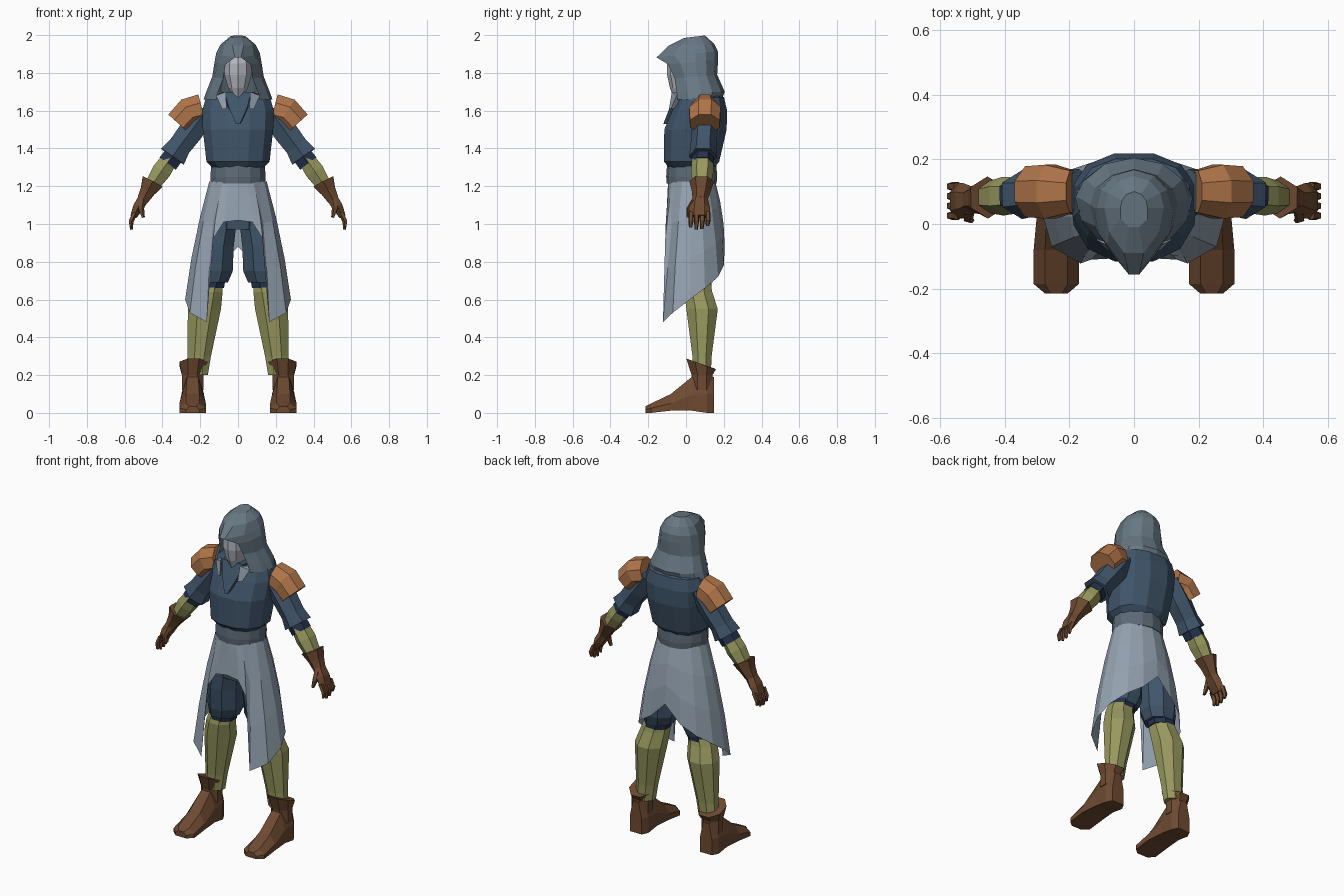
import bpy, bmesh, math
from mathutils import Vector

if "Cube" in bpy.data.objects:
    bpy.data.objects.remove(bpy.data.objects["Cube"])


def material(name, hexcol):
    lin = []
    for i in (0, 2, 4):
        c = int(hexcol[i:i + 2], 16) / 255
        lin.append(c / 12.92 if c <= 0.04045 else ((c + 0.055) / 1.055) ** 2.4)
    m = bpy.data.materials.new(name)
    m.diffuse_color = (*lin, 1)
    m.use_nodes = True
    m.node_tree.nodes["Principled BSDF"].inputs["Base Color"].default_value = m.diffuse_color
    return m


HOOD = material("slate hood", "687884")
SKIRT = material("pale grey cloth", "94A2B0")
BELT = material("grey belt", "5C6A76")
TUNIC = material("dark blue cloth", "40556A")
ORANGE = material("tan leather", "B0754A")
OLIVE = material("olive cloth", "98995F")
BROWN = material("brown leather", "6E4A31")
NAVY = material("navy cloth", "24324C")
FACE = material("light mask", "B4B9C0")


def loft(name, rings, mat, closed=True, caps=True, mirror=False, closed_from=0):
    """Skin a list of equal-length point rings; mirror copies across x = 0."""
    bm = bmesh.new()
    rows = [[bm.verts.new(p) for p in r] for r in rings]
    n = len(rows[0])
    for k, (a, b) in enumerate(zip(rows, rows[1:])):
        for i in range(n if closed and k >= closed_from else n - 1):
            j = (i + 1) % n
            bm.faces.new((a[i], a[j], b[j], b[i]))
    if caps in (True, "top"):
        bm.faces.new(rows[-1])
    if caps is True:
        bm.faces.new(rows[0][::-1])
    bmesh.ops.remove_doubles(bm, verts=bm.verts, dist=1e-5)
    bmesh.ops.recalc_face_normals(bm, faces=bm.faces)
    me = bpy.data.meshes.new(name)
    bm.to_mesh(me)
    bm.free()
    me.materials.append(mat)
    ob = bpy.data.objects.new(name, me)
    bpy.context.collection.objects.link(ob)
    if mirror:
        mod = ob.modifiers.new("mirror", "MIRROR")
        mod.use_mirror_merge = False
    return ob


def level(cx, cy, z, rx, ry, n=8, tilt=0, p=1.0):
    """Horizontal ring, optionally squarish (p < 1) or tilted front to back."""
    out = []
    for i in range(n):
        a = 2 * math.pi * (i + 0.5) / n
        c, s = math.cos(a), math.sin(a)
        c, s = (math.copysign(abs(v) ** p, v) for v in (c, s))
        out.append((cx + rx * c, cy + ry * s, z + tilt * s))
    return out


def limb(name, secs, mat, n=6):
    """Mirrored tube through (x, y, z, in-plane radius, y radius)."""
    pts = [Vector(s[:3]) for s in secs]
    rings = []
    for i, s in enumerate(secs):
        t = (pts[min(i + 1, len(pts) - 1)] - pts[max(i - 1, 0)]).normalized()
        side = Vector((0, 1, 0))
        up = t.cross(side).normalized()
        side = up.cross(t)
        rings.append([pts[i] + up * s[3] * math.cos(a) + side * s[4] * math.sin(a)
                      for a in (2 * math.pi * (k + 0.5) / n for k in range(n))])
    return loft(name, rings, mat, mirror=True)


# Boots: foot lofted toe to heel, flared shaft
foot = []
for y, w, zt in ((-.215, .035, .035), (-.185, .07, .05), (-.08, .07, .10),
                 (.03, .06, .19), (.11, .06, .2), (.148, .04, .19)):
    sole = 0.012 if -.1 < y < .05 else 0
    foot.append([(.24 - w, y, sole), (.24 + w, y, sole), (.24 + w, y, zt * .5),
                 (.24 + w * .5, y, zt), (.24 - w * .5, y, zt), (.24 - w, y, zt * .5)])
loft("boot_foot", foot, BROWN, mirror=True)
loft("boot_shaft", [level(.24, .085, .12, .062, .06), level(.24, .085, .2, .062, .06),
                    level(.236, .08, .26, .08, .085, tilt=-.03)], BROWN, mirror=True)

# Lower legs, knee bands and baggy shorts
loft("lower_leg", [level(.215, .085, .2, .06, .05), level(.205, .085, .3, .067, .055),
                   level(.178, .085, .55, .095, .09), level(.16, .065, .64, .085, .08),
                   level(.15, .065, .69, .075, .07)], OLIVE, mirror=True)
loft("knee_band", [level(.148, .065, .66, .08, .075), level(.14, .065, .74, .085, .08)],
     NAVY, mirror=True)
loft("shorts_leg", [level(.135, .06, .69, .088, .085), level(.125, .06, .75, .105, .105),
                    level(.115, .055, .88, .1, .115), level(.09, .045, 1.02, .09, .11)],
     TUNIC, mirror=True)
loft("shorts_hips", [level(0, .045, .97, .15, .11), level(0, .035, 1.08, .155, .115),
                     level(0, .03, 1.2, .135, .11)], TUNIC)

# Open skirt: half hem from front arch to back arch, lofted up to the waist
hem = [(0, -.105, 1.02), (.075, -.107, 1.01), (.132, -.11, .92), (.165, -.122, .48),
       (.255, -.07, .53), (.28, .02, .6), (.255, .1, .66), (.19, .17, .72),
       (.1, .2, .78), (0, .205, .88)]
turn = (0, 18, 32, 46, 66, 88, 110, 132, 156, 180)
skirt = []
for t in (0, .3, .65, 1):
    half = []
    for (x, y, z), d in zip(hem, turn):
        a = math.radians(d)
        top = Vector((.152 * math.sin(a), .03 - .125 * math.cos(a), 1.225))
        p = top.lerp(Vector((x, y, z)), t)
        bulge = .05 * t * (1 - t)
        half.append(p + Vector((bulge * math.sin(a), -bulge * math.cos(a) * (d > 60), 0)))
    skirt.append(half + [Vector((-p.x, p.y, p.z)) for p in half[-2:0:-1]])
loft("skirt", skirt, SKIRT, caps=False)

# Belt and torso
loft("belt", [level(0, .03, 1.215, .147, .132, 14), level(0, .03, 1.25, .15, .135, 14),
              level(0, .03, 1.32, .145, .13, 14)], BELT)
loft("torso", [level(0, cy, z, rx, ry, 12, p=.85) for z, rx, cy, ry in (
    (1.30, .14, .03, .125), (1.33, .172, .03, .15), (1.5, .192, .05, .17),
    (1.6, .195, .072, .15), (1.67, .175, .08, .125), (1.70, .08, .07, .09))], TUNIC)

# Pointed neck scarf with pale lappets
loft("neck_scarf", [[(-.01, -.12, 1.53), (.01, -.12, 1.53), (.01, 0, 1.53), (-.01, 0, 1.53)],
                    [(-.05, -.085, 1.62), (.05, -.085, 1.62), (.08, .05, 1.62), (-.08, .05, 1.62)],
                    [(-.07, -.05, 1.7), (.07, -.05, 1.7), (.08, .1, 1.7), (-.08, .1, 1.7)]], TUNIC)
loft("scarf_lappet", [[(.065, -.075, 1.7), (.115, -.05, 1.68), (.1, -.02, 1.69)],
                      [(.06, -.09, 1.61), (.085, -.08, 1.61), (.075, -.05, 1.61)]],
     SKIRT, mirror=True)

# Mask
loft("face_mask", [level(0, 0, z, rx, ry, 10) for z, rx, ry in (
    (1.67, .025, .065), (1.72, .055, .085), (1.79, .076, .1), (1.85, .075, .1),
    (1.89, .06, .08))], FACE)

# Hood: rows of (half width, mid y, back y, edge x, edge y, back z, front z)
rows = [(.182, .08, .19, .115, -.045, 1.66, 1.66), (.168, .08, .205, .105, -.05, 1.7, 1.7),
        (.136, .06, .165, .078, -.06, 1.79, 1.77), (.124, .05, .17, .066, -.095, 1.87, 1.845),
        (.116, .05, .168, .016, -.156, 1.915, 1.882), (.092, .05, .148, .03, -.09, 1.955, 1.945),
        (.042, .05, .1, .015, -.01, 1.998, 1.985)]
hood = []
for rx, cy, yb, xe, ye, zb, zf in rows:
    half = [(rx * math.sin(a), cy + (yb - cy) * math.cos(a))
            for a in map(math.radians, (0, 32, 62, 90))]
    half += [(rx * .55 + xe * .45 + .012, cy * .45 + ye * .55), (xe, ye)]
    half = [(x, y, zb + (zf - zb) * (yb - y) / (yb - ye)) for x, y in half]
    hood.append([(-x, y, z) for x, y, z in half[:0:-1]] + half)
loft("hood", hood, HOOD, caps="top", closed_from=4)

# Arms: sleeves, elbow bands, forearms, shoulder pads
limb("sleeve", [(.17, .1, 1.6, .07, .07), (.25, .098, 1.49, .075, .07),
                (.31, .092, 1.41, .07, .068), (.347, .09, 1.357, .085, .075)], TUNIC)
limb("elbow_band", [(.32, .09, 1.39, .06, .058), (.372, .088, 1.32, .062, .058)], NAVY)
limb("forearm", [(.36, .088, 1.345, .05, .055), (.405, .086, 1.28, .058, .06),
                 (.465, .082, 1.19, .042, .045)], OLIVE)
limb("shoulder_pad", [(.19, .1, 1.61, .085, .07), (.258, .1, 1.592, .085, .09),
                      (.314, .1, 1.53, .08, .085)], ORANGE, 8)

# Gloves: flared cuff, palm, four fingers and a thumb
limb("glove_cuff", [(.452, .082, 1.225, .068, .065), (.478, .08, 1.175, .046, .05),
                    (.503, .075, 1.13, .035, .04)], BROWN)
limb("glove_palm", [(.497, .075, 1.14, .034, .04), (.528, .072, 1.09, .032, .055),
                    (.553, .07, 1.04, .02, .055)], BROWN)
for i in range(4):
    y, drop = .026 + .03 * i, (.012, 0, .004, .02)[i]
    limb("finger_%d" % (i + 1), [(.546, y, 1.06, .015, .015), (.567, y, 1.015, .014, .014),
                                 (.565, y - .002, .97 + drop, .008, .009)], BROWN, 5)
limb("thumb", [(.508, .045, 1.12, .018, .02), (.513, .018, 1.08, .016, .016),
               (.502, .012, 1.035, .009, .01)], BROWN, 5)
